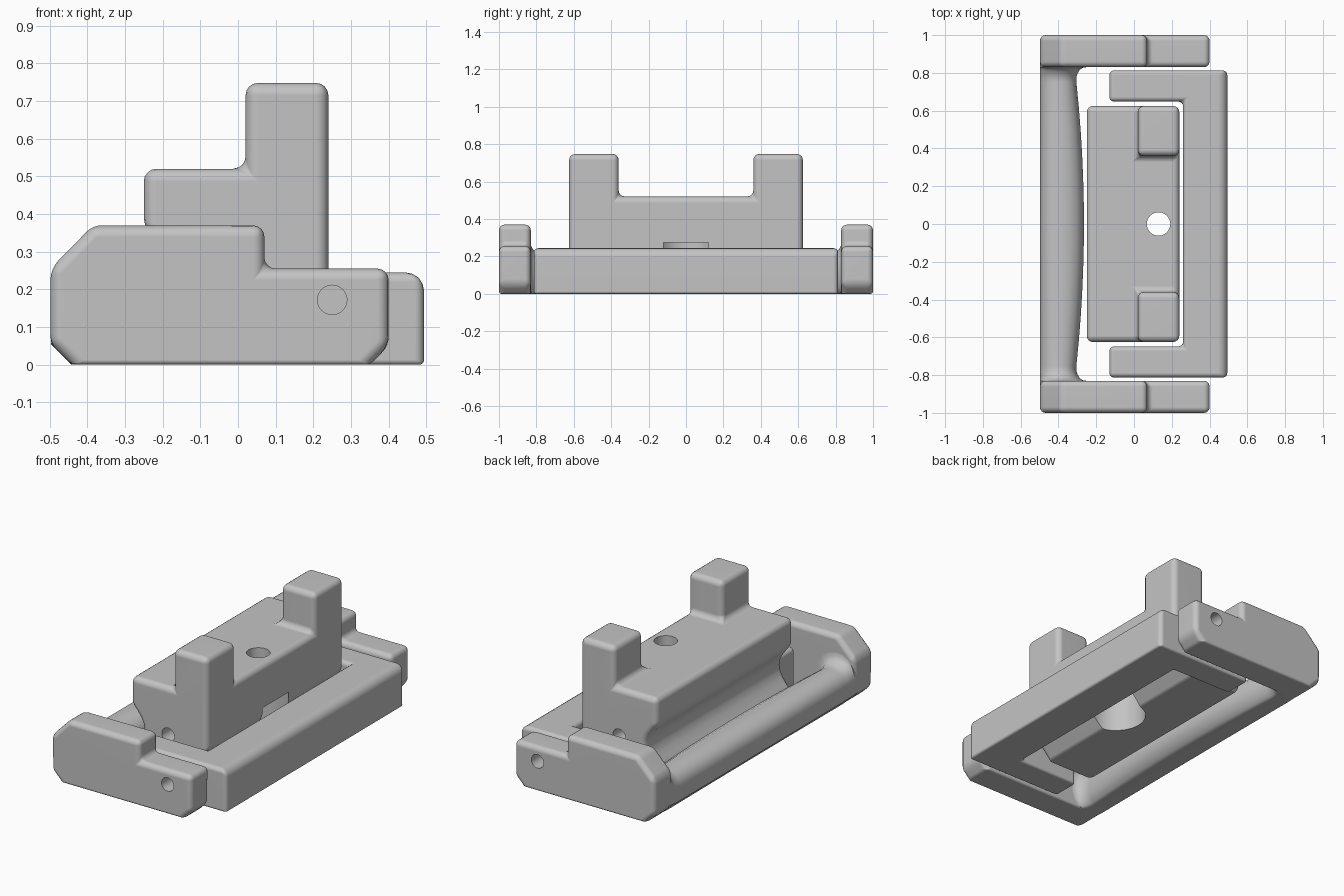
import bpy, bmesh, math
from mathutils import Matrix, Vector

if "Cube" in bpy.data.objects:
    bpy.data.objects.remove(bpy.data.objects["Cube"], do_unlink=True)

grey = bpy.data.materials.new("plain_grey")
grey.use_nodes = True
grey.diffuse_color = (0.55, 0.55, 0.55, 1)
grey.node_tree.nodes["Principled BSDF"].inputs["Base Color"].default_value = grey.diffuse_color


def loft(rings):
    """Closed body skinned through matching rings of points."""
    bm = bmesh.new()
    rows = [[bm.verts.new(p) for p in ring] for ring in rings]
    n = len(rows[0])
    for a, b in zip(rows, rows[1:]):
        for i in range(n):
            j = (i + 1) % n
            bm.faces.new((a[i], a[j], b[j], b[i]))
    bm.faces.new(rows[0])
    bm.faces.new(rows[-1])
    bmesh.ops.recalc_face_normals(bm, faces=bm.faces)
    return bm


def side_prism(profile, ys):
    return loft([[(x, y, z) for x, z in profile] for y in ys])


def make_object(name, bm):
    bmesh.ops.recalc_face_normals(bm, faces=bm.faces)
    mesh = bpy.data.meshes.new(name)
    bm.to_mesh(mesh)
    bm.free()
    obj = bpy.data.objects.new(name, mesh)
    bpy.context.collection.objects.link(obj)
    mesh.materials.append(grey)
    return obj


def cylinder(start, end, radius):
    """Hidden cutter between two points."""
    a, b = Vector(start), Vector(end)
    turn = (b - a).to_track_quat('Z', 'Y').to_matrix().to_4x4()
    bm = bmesh.new()
    bmesh.ops.create_cone(bm, cap_ends=True, segments=48, radius1=radius, radius2=radius,
                          depth=(b - a).length, matrix=Matrix.Translation((a + b) / 2) @ turn)
    cutter = make_object("hole_cutter", bm)
    cutter.hide_render = True
    return cutter


def round_and_cut(name, bm, width, cutters=(), weight=lambda p: 1.0):
    """Rounds the hard edges, drills the holes and sets smooth shading."""
    bmesh.ops.dissolve_limit(bm, angle_limit=math.radians(1), verts=bm.verts, edges=bm.edges)
    layer = bm.edges.layers.float.new("bevel_weight_edge")
    floor = min(v.co.z for v in bm.verts)
    for e in bm.edges:
        if len(e.link_faces) == 2 and e.calc_face_angle(0) > math.radians(35):
            low = all(v.co.z < floor + 0.001 for v in e.verts)
            e[layer] = 0.013 / width if low else weight((e.verts[0].co + e.verts[1].co) / 2)
    obj = make_object(name, bm)
    bevel = obj.modifiers.new("rounding", 'BEVEL')
    bevel.limit_method = 'WEIGHT'
    bevel.width = width
    bevel.segments = 4
    bevel.use_clamp_overlap = False
    for c in cutters:
        hole = obj.modifiers.new("hole", 'BOOLEAN')
        hole.object = c
        hole.solver = 'EXACT'
    deps = bpy.context.evaluated_depsgraph_get()
    mesh = bpy.data.meshes.new_from_object(obj.evaluated_get(deps))
    obj.modifiers.clear()
    obj.data = mesh
    for c in cutters:
        bpy.data.objects.remove(c, do_unlink=True)
    smooth(obj)


def smooth(obj):
    bpy.ops.object.select_all(action='DESELECT')
    obj.select_set(True)
    bpy.context.view_layer.objects.active = obj
    bpy.ops.object.shade_smooth_by_angle(angle=math.radians(35))
    obj.modifiers.new("flat_faces", 'WEIGHTED_NORMAL').keep_sharp = True


# Lever arms, one at each end, with a pin hole
arm = [(-0.44, 0), (0.35, 0), (0.4, 0.05), (0.4, 0.255), (0.07, 0.255),
       (0.07, 0.37), (-0.385, 0.37), (-0.498, 0.255), (-0.498, 0.055)]
for side, label in ((-1, "front"), (1, "back")):
    pin = cylinder((0.25, side * 0.8, 0.172), (0.25, side * 1.1, 0.172), 0.039)
    round_and_cut(label + "_lever_arm", side_prism(arm, (side * 0.83, side)), 0.03, [pin])

# Grip bar: waisted rounded section that flares into the arms
section = [(0.25, 0), (0, 0.26), (0, 0.65), (0.07, 0.82), (0.18, 0.93), (0.34, 0.99),
           (0.5, 1), (0.68, 0.97), (0.84, 0.88), (0.95, 0.74), (1, 0.55), (0.98, 0.35),
           (0.91, 0.17), (0.8, 0.05), (0.7, 0)]
half = [i * 0.125 for i in range(7)] + [0.765, 0.78, 0.795, 0.81, 0.82, 0.827, 0.83, 0.86]
rings = []
for y in [-h for h in reversed(half[1:])] + half:
    d = min(max((abs(y) - 0.75) / 0.08, 0), 1)
    flare = 0.06 * (1 - math.sqrt(1 - d * d))
    widen = flare - 0.04 * (y / 0.75) ** 2
    rings.append([(-0.497 + 0.232 * u + widen * u * u, y, 0.21 * v + flare * v * v)
                  for u, v in section])
smooth(make_object("grip_bar", loft(rings)))

# U-shaped base frame
plan = [(-0.13, -0.813), (0.494, -0.813), (0.494, 0.813), (-0.13, 0.813),
        (-0.13, 0.648), (0.26, 0.648), (0.26, -0.648), (-0.13, -0.648)]
frame = loft([[(x, y, z) for x, y in plan] for z in (0, 0.245)])
pins = [cylinder((0.25, s * 0.72, 0.172), (0.25, s * 0.9, 0.172), 0.039) for s in (-1, 1)]
round_and_cut("base_frame", frame, 0.05, pins,
              lambda p: 1.0 if p.x > 0.48 and p.z > 0.24 else 0.5)

# Centre block with a scooped rear, then two towers raised from its top
groove = [(-0.25 + 0.075 * math.sin(math.pi * i / 8), 0.36 - 0.26 * i / 8) for i in range(9)]
block = [(0.09, 0.05), (0.24, 0.21), (0.24, 0.52), (0.02, 0.52), (-0.25, 0.52)] + groove + [(-0.21, 0.05)]
bm = side_prism(block, (-0.625, -0.36, 0.36, 0.625))
bm.normal_update()
tops = []
for f in bm.faces:
    c = f.calc_center_median()
    if f.normal.z > 0.9 and c.z > 0.5 and c.x > 0.02 and abs(c.y) > 0.36:
        tops.append(f)
raised = bmesh.ops.extrude_discrete_faces(bm, faces=tops)["faces"]
bmesh.ops.translate(bm, verts=list({v for f in raised for v in f.verts}), vec=(0, 0, 0.228))
bm.normal_update()
drills = [cylinder((0.13, 0, -0.1), (0.13, 0, 0.275), 0.163),
          cylinder((0.13, 0, 0.2), (0.13, 0, 0.7), 0.062)]
drills += [cylinder((-0.01, s * 0.5, 0.245), (-0.01, s * 0.7, 0.245), 0.04) for s in (-1, 1)]
round_and_cut("centre_block", bm, 0.033, drills)
